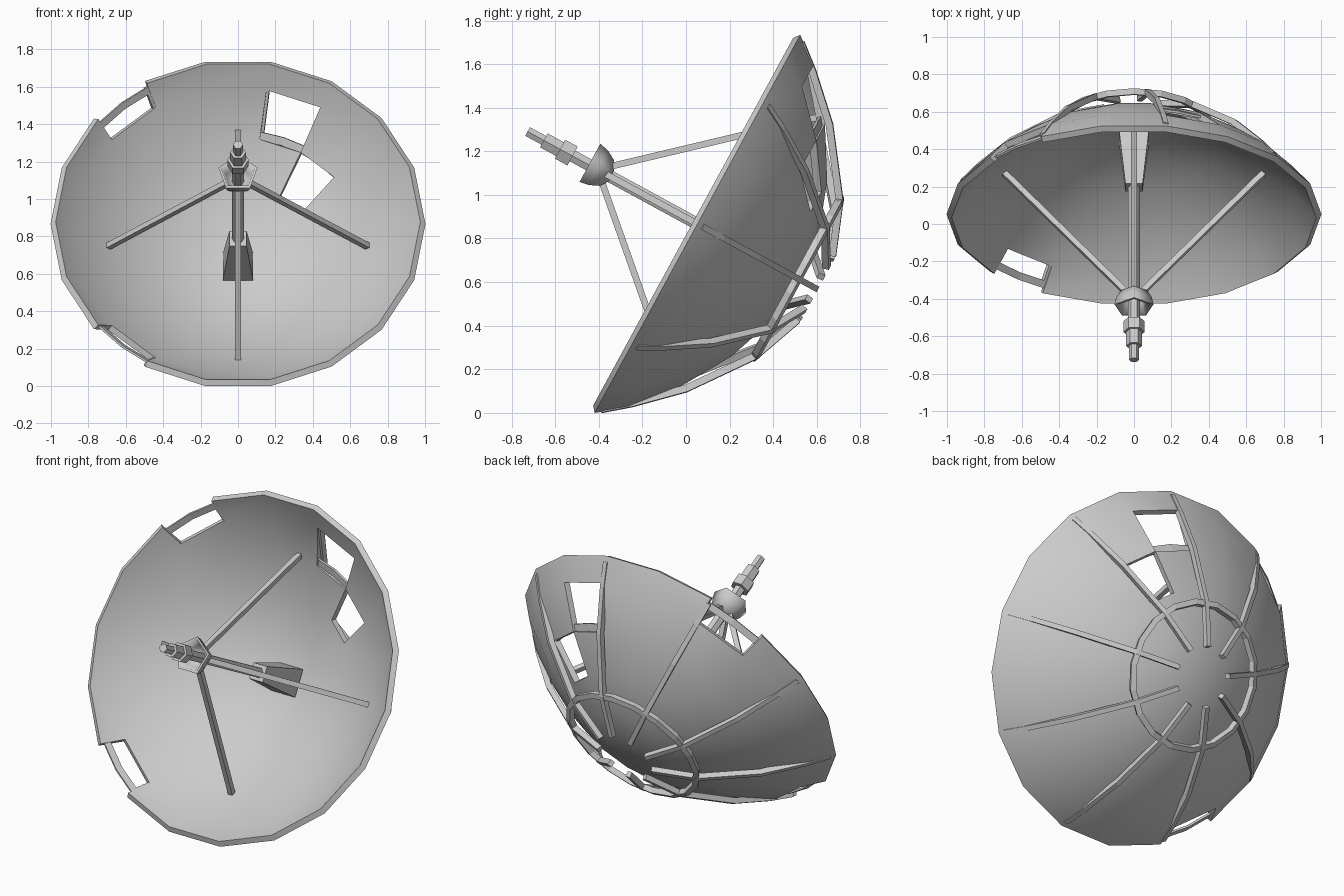
import bpy, bmesh, math
from mathutils import Matrix, Vector

if "Cube" in bpy.data.objects:
    bpy.data.objects.remove(bpy.data.objects["Cube"])

# Dish frame: local x = right, y = up along the rim plane, z = boresight (front)
TILT = Matrix.Translation((0, 0.0375, 0.875)) @ Matrix.Rotation(math.radians(61.45), 4, 'X')
SIDES = 18


def finish(name, bm, smooth=0, thickness=0):
    bmesh.ops.recalc_face_normals(bm, faces=bm.faces)
    me = bpy.data.meshes.new(name)
    bm.to_mesh(me)
    bm.free()
    ob = bpy.data.objects.new(name, me)
    bpy.context.collection.objects.link(ob)
    ob.matrix_world = TILT
    for o in bpy.context.selected_objects:
        o.select_set(False)
    ob.select_set(True)
    bpy.context.view_layer.objects.active = ob
    if thickness:
        mod = ob.modifiers.new("thickness", 'SOLIDIFY')
        mod.thickness = thickness
        mod.offset = 1
        bpy.ops.object.modifier_apply(modifier=mod.name)
    if smooth:
        bpy.ops.object.shade_smooth_by_angle(angle=math.radians(smooth))
    return ob


def polar(r, deg, depth):
    a = math.radians(deg)
    return Vector((r * math.cos(a), r * math.sin(a), -depth))


def sweep(name, pts, sides, ups, w, h, closed=False):
    """Rectangular bar along pts; sides / ups orient the section."""
    bm = bmesh.new()
    rings = []
    for p, s, u in zip(pts, sides, ups):
        rings.append([bm.verts.new(p + s * w / 2 * i + u * h / 2 * j)
                      for i, j in ((-1, -1), (1, -1), (1, 1), (-1, 1))])
    n = len(rings)
    for k in range(n if closed else n - 1):
        a, b = rings[k], rings[(k + 1) % n]
        for i in range(4):
            bm.faces.new((a[i], a[(i + 1) % 4], b[(i + 1) % 4], b[i]))
    if not closed:
        bm.faces.new(rings[0])
        bm.faces.new(rings[-1])
    return finish(name, bm)


def lathe(name, profile, n, phase=0, smooth=0):
    """Closed n-sided solid around the boresight from (radius, z) points."""
    bm = bmesh.new()
    rings = [[bm.verts.new(polar(r, phase + 360 * i / n, -z)) for i in range(n)]
             for r, z in profile]
    for a, b in zip(rings, rings[1:]):
        for i in range(n):
            bm.faces.new((a[i], a[(i + 1) % n], b[(i + 1) % n], b[i]))
    bm.faces.new(rings[0])
    bm.faces.new(rings[-1])
    return finish(name, bm, smooth)


def bowl_depth(r):
    return -0.005 if r > 0.95 else 0.525 * (1 - r * r) - 0.005


# Reflector bowl with missing panels (ring index, sector index)
radii = [0.975, 0.88, 0.67, 0.45, 0.22]
missing = {(0, 6), (0, 11), (1, 3), (2, 2)}
bm = bmesh.new()
rows = [[bm.verts.new(polar(r, 20 * i, bowl_depth(r))) for i in range(SIDES)] for r in radii]
apex = bm.verts.new((0, 0, -bowl_depth(0)))
for k in range(len(radii) - 1):
    for i in range(SIDES):
        if (k, i) not in missing:
            j = (i + 1) % SIDES
            bm.faces.new((rows[k][i], rows[k][j], rows[k + 1][j], rows[k + 1][i]))
for i in range(SIDES):
    bm.faces.new((rows[-1][i], rows[-1][(i + 1) % SIDES], apex))
finish("reflector_bowl", bm, 35, 0.035)

# Nine curved ribs on the back
for k in range(9):
    deg = 40 * k
    a = math.radians(deg)
    pts = [polar(r, deg, 0.65 * (1 - r * r)) for r in (0.972, 0.88, 0.7, 0.41, 0.17)]
    side = Vector((-math.sin(a), math.cos(a), 0))
    ups = []
    for i in range(5):
        t = pts[min(i + 1, 4)] - pts[max(i - 1, 0)]
        ups.append(t.cross(side).normalized())
    sweep(f"back_rib_{k + 1}", pts, [side] * 5, ups, 0.028, 0.033)

# Hoops: the inner one stands clear, the other two lie inside the skin
for name, r, d, n, phase, w, h in (("inner_hoop", 0.41, 0.54, 18, 10, 0.033, 0.033),
                                   ("middle_hoop", 0.692, 0.287, 36, 0, 0.045, 0.014),
                                   ("rim_hoop", 0.955, 0.039, 36, 0, 0.04, 0.012)):
    angs = [phase + 360 * i / n for i in range(n)]
    slope = 1.05 * r if r < 0.9 else 1.27
    sweep(name, [polar(r, g, d) for g in angs],
          [polar(1, g, -slope).normalized() for g in angs],
          [polar(slope, g, 1).normalized() for g in angs], w, h, True)

# Four struts carrying the feed
for k, label in enumerate(("right", "upper", "left", "lower")):
    a = math.radians(90 * k)
    p, q = polar(0.70, 90 * k, 0.275), polar(0.045, 90 * k, -0.455)
    side = Vector((-math.sin(a), math.cos(a), 0))
    up = (q - p).cross(side).normalized()
    sweep(f"{label}_strut", [p, q], [side] * 2, [up] * 2, 0.03, 0.03)

# Central mast, tapered foot and stepped feed tip
lathe("mast_foot", [(0.115, -0.5), (0.065, -0.18)], 4, 45)
lathe("mast", [(0.032, -0.3), (0.032, 0.64)], 6)
lathe("feed_collar", [(0.057, 0.635), (0.057, 0.70)], 6)
lathe("feed_block", [(0.042, 0.70), (0.042, 0.785)], 6)
lathe("feed_tip", [(0.026, 0.785), (0.026, 0.87)], 6)

# Five-sided cup opening away from the bowl
lathe("feed_cup", [(0.03, 0.435), (0.075, 0.46), (0.1, 0.505), (0.11, 0.55),
                   (0.094, 0.55), (0.073, 0.49), (0.035, 0.455)], 5, 90, 75)
